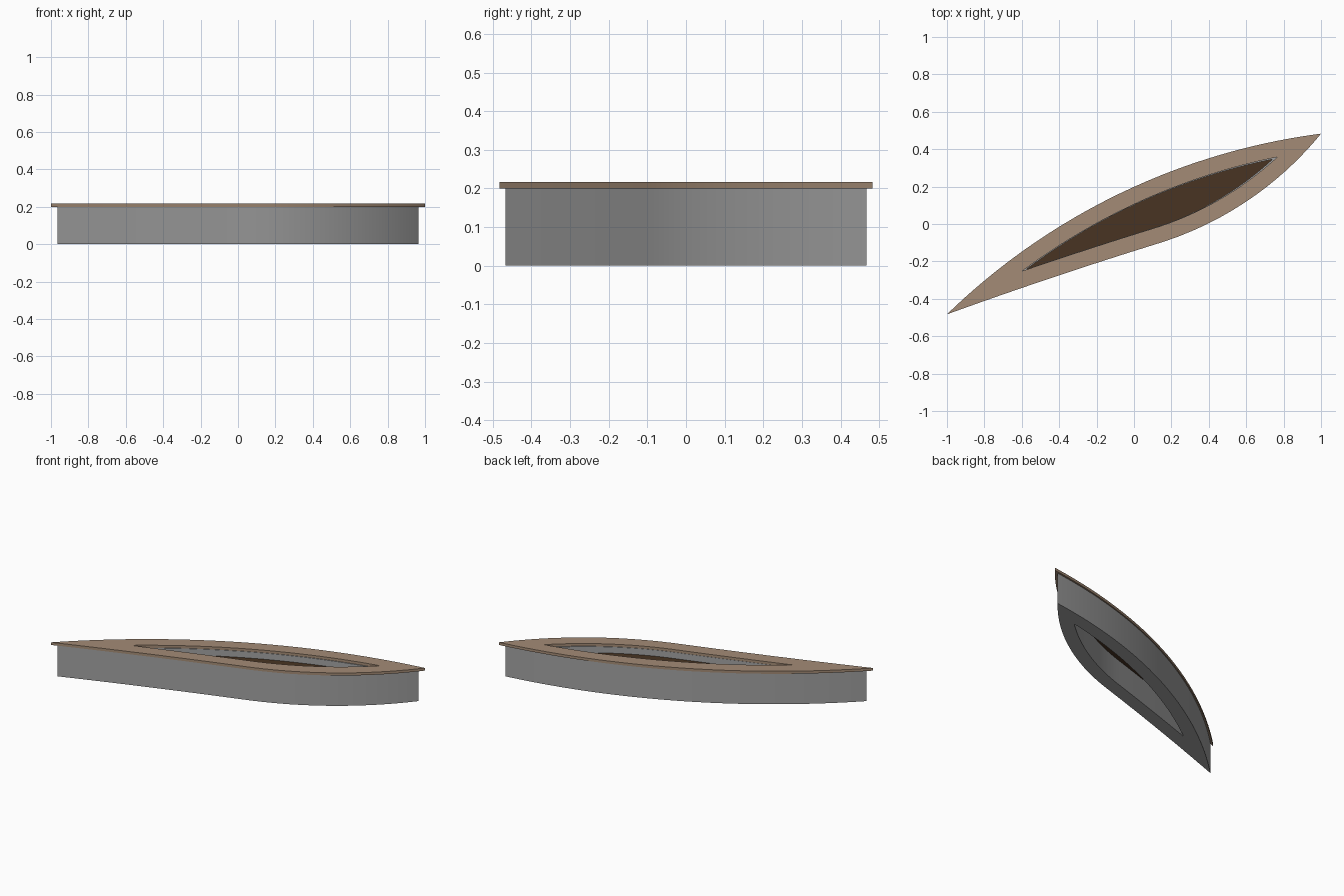
import bpy, bmesh, math
from mathutils import Vector

if "Cube" in bpy.data.objects:
    bpy.data.objects.remove(bpy.data.objects["Cube"])

N = 40                      # segments along each side of the leaf outline
LEFT, RIGHT, BEND = Vector((-1, -0.483)), Vector((1, 0.483)), Vector((0.12, -0.107))


def material(name, rgb):
    m = bpy.data.materials.new(name)
    m.diffuse_color = (*rgb, 1)
    m.use_nodes = True
    m.node_tree.nodes["Principled BSDF"].inputs["Base Color"].default_value = m.diffuse_color
    return m


def arc(p, q, sag, offset, n=80):
    """Circular arc p->q bulging left by sag, moved left by offset."""
    d = q - p
    left = Vector((-d.y, d.x)).normalized()
    s = abs(sag)
    r = ((d.length / 2) ** 2 + s * s) / (2 * s)
    sign = 1 if sag > 0 else -1
    centre = (p + q) / 2 - left * sign * (r - s)
    half = math.asin(d.length / 2 / r)
    mid = math.atan2(left.y * sign, left.x * sign)
    rr = r + sign * offset
    pts = []
    for i in range(n + 1):
        a = mid + sign * half * (1 - 2 * i / n)
        pts.append(centre + Vector((math.cos(a), math.sin(a))) * rr)
    return pts


def height(pts, x):
    """y of a left-to-right polyline at x."""
    for a, b in zip(pts, pts[1:]):
        if a.x <= x <= b.x and b.x > a.x:
            return a.y + (b.y - a.y) * (x - a.x) / (b.x - a.x)
    return None


def leaf(inset, scale=1.0):
    """Leaf outline, inset from the outer edge, as upper then lower points."""
    upper = arc(LEFT, RIGHT, 0.18, -inset)
    lower = arc(LEFT, BEND, 0.007, inset) + arc(BEND, RIGHT, -0.079, inset)
    x0, x1 = LEFT.x, RIGHT.x
    if inset > 0:           # trim to where the two sides cross
        xs = [-1 + i / 1000 for i in range(2001)]
        ok = []
        for x in xs:
            u, l = height(upper, x), height(lower, x)
            if u is not None and l is not None and u > l:
                ok.append(x)
        x0, x1 = ok[0], ok[-1]

    def side(pts, x):
        y = height(pts, x)
        return y if y is not None else (LEFT.y if x < 0 else RIGHT.y)

    xs = [x0 + (x1 - x0) * (0.5 - 0.5 * math.cos(math.pi * i / N)) for i in range(N + 1)]
    top = [Vector((x, side(upper, x))) for x in xs]
    bot = [Vector((x, side(lower, x))) for x in xs]
    top[0] = bot[0] = (top[0] + bot[0]) / 2
    top[-1] = bot[-1] = (top[-1] + bot[-1]) / 2
    return [p * scale for p in top + bot[-2:0:-1]]


def finish(name, bm, mat):
    bmesh.ops.recalc_face_normals(bm, faces=bm.faces)
    mesh = bpy.data.meshes.new(name)
    bm.to_mesh(mesh)
    bm.free()
    mesh.materials.append(mat)
    ob = bpy.data.objects.new(name, mesh)
    bpy.context.collection.objects.link(ob)
    bpy.ops.object.select_all(action='DESELECT')
    ob.select_set(True)
    bpy.context.view_layer.objects.active = ob
    bpy.ops.object.shade_smooth_by_angle(angle=math.radians(30))


def ring(name, outer, inner, z0, z1, mat):
    """Closed leaf-shaped frame between two outlines."""
    bm = bmesh.new()
    loops = [[bm.verts.new((p.x, p.y, z)) for p in pts]
             for pts, z in ((outer, z0), (outer, z1), (inner, z1), (inner, z0))]
    n = len(outer)
    for k in range(4):
        a, b = loops[k], loops[(k + 1) % 4]
        for i in range(n):
            j = (i + 1) % n
            bm.faces.new((a[i], a[j], b[j], b[i]))
    finish(name, bm, mat)


grey = material("concrete grey", (0.36, 0.36, 0.36))
tan = material("wood tan", (0.37, 0.26, 0.18))
soil = material("soil brown", (0.065, 0.034, 0.016))

edge, hole = leaf(0), leaf(0.085)
SCALE = 0.966
body_edge, body_hole = [p * SCALE for p in edge], [p * SCALE for p in hole]

# Planter wall and the seat board on top of it
ring("planter_wall", body_edge, body_hole, 0.0, 0.2, grey)
ring("seat_board", edge, hole, 0.2, 0.217, tan)

# Soil sheet filling the opening
bm = bmesh.new()
v = [bm.verts.new((p.x, p.y, 0.16)) for p in body_hole]
n = len(v)
for i in range(N):
    quad = []
    for w in (v[i], v[-i % n], v[-(i + 1) % n], v[i + 1]):
        if w not in quad:
            quad.append(w)
    bm.faces.new(quad)
bmesh.ops.recalc_face_normals(bm, faces=bm.faces)
if sum(f.normal.z for f in bm.faces) < 0:
    bmesh.ops.reverse_faces(bm, faces=bm.faces)
finish("soil", bm, soil)
